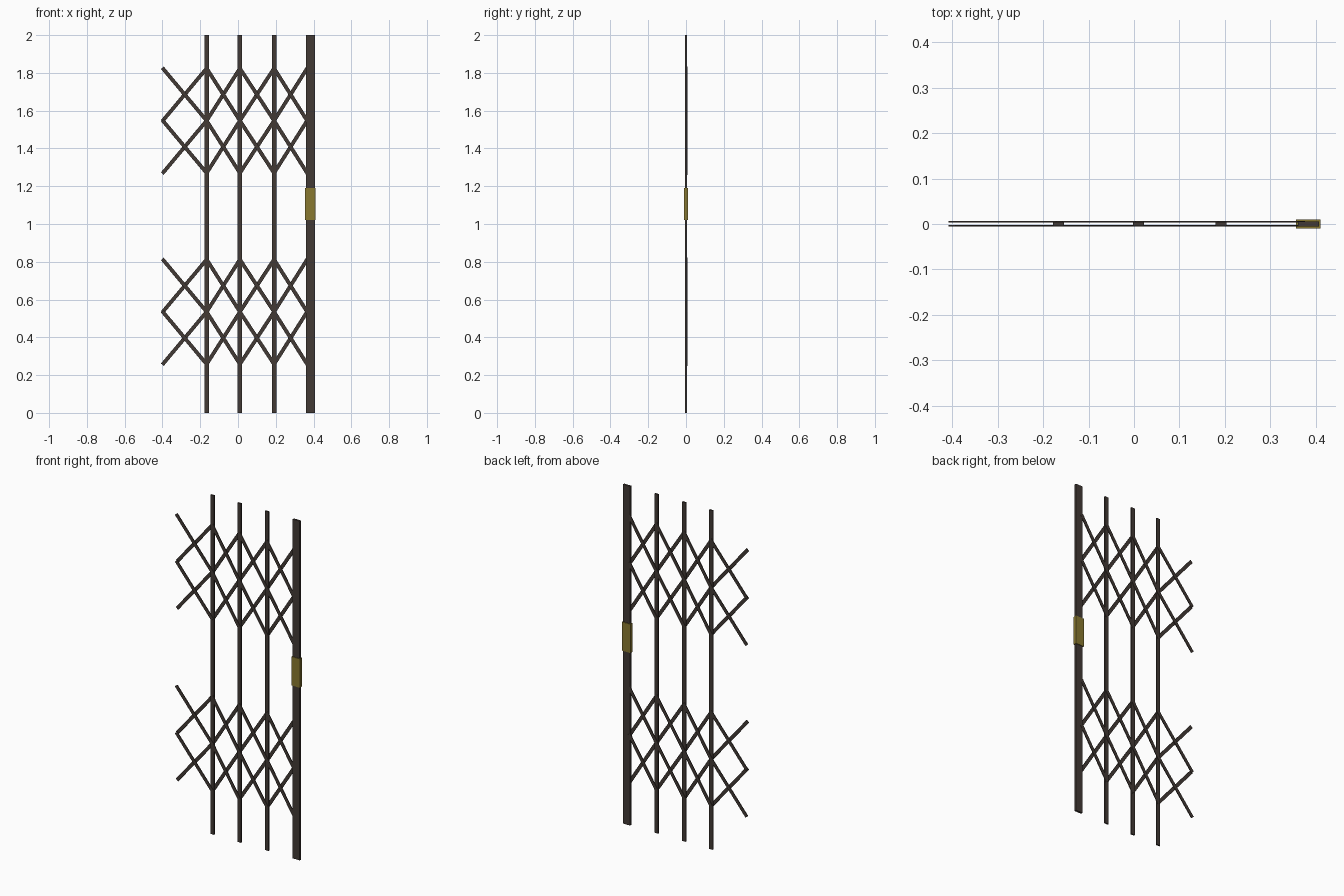
import bpy, math
from mathutils import Vector, Matrix

if "Cube" in bpy.data.objects:
    bpy.data.objects.remove(bpy.data.objects["Cube"])


def mat(name, col):
    m = bpy.data.materials.new(name)
    m.diffuse_color = (*col, 1)
    m.use_nodes = True
    m.node_tree.nodes["Principled BSDF"].inputs["Base Color"].default_value = m.diffuse_color
    return m


IRON = mat("dark_iron", (0.055, 0.042, 0.035))
BRASS = mat("aged_brass", (0.25, 0.19, 0.03))


def box(name, center, size, material, tilt=0.0):
    bpy.ops.mesh.primitive_cube_add(size=1, location=center, rotation=(0, tilt, 0))
    ob = bpy.context.object
    ob.name = name
    ob.data.transform(Matrix.Diagonal((*size, 1)))
    ob.data.materials.append(material)
    return ob


def strip(name, a, b, y):
    # flat lattice bar between two (x, z) points
    d = Vector(b) - Vector(a)
    c = (Vector(a) + Vector(b)) / 2
    box(name, (c.x, y, c.y), (d.length + 0.008, 0.004, 0.02), IRON,
        -math.atan2(d.y, d.x))


# Vertical rails and the wide closing post
rails = [-0.166, 0.010, 0.191]
for x in rails:
    box("upright_rail", (x, 0, 1), (0.024, 0.008, 2), IRON)
box("closing_post", (0.384, 0, 1), (0.046, 0.012, 2), IRON)

# Lock case on the closing post
box("lock_case", (0.383, 0, 1.105), (0.054, 0.02, 0.17), BRASS)

# Two scissor lattices: rising bars behind, falling bars in front
columns = [-0.398] + rails + [0.366]
step = 0.277
for middle in (0.535, 1.547):
    for x0, x1 in zip(columns, columns[1:]):
        for low in (middle - step, middle):
            strip("lattice_bar_back", (x0, low), (x1, low + step), 0.005)
            strip("lattice_bar_front", (x0, low + step), (x1, low), -0.004)
